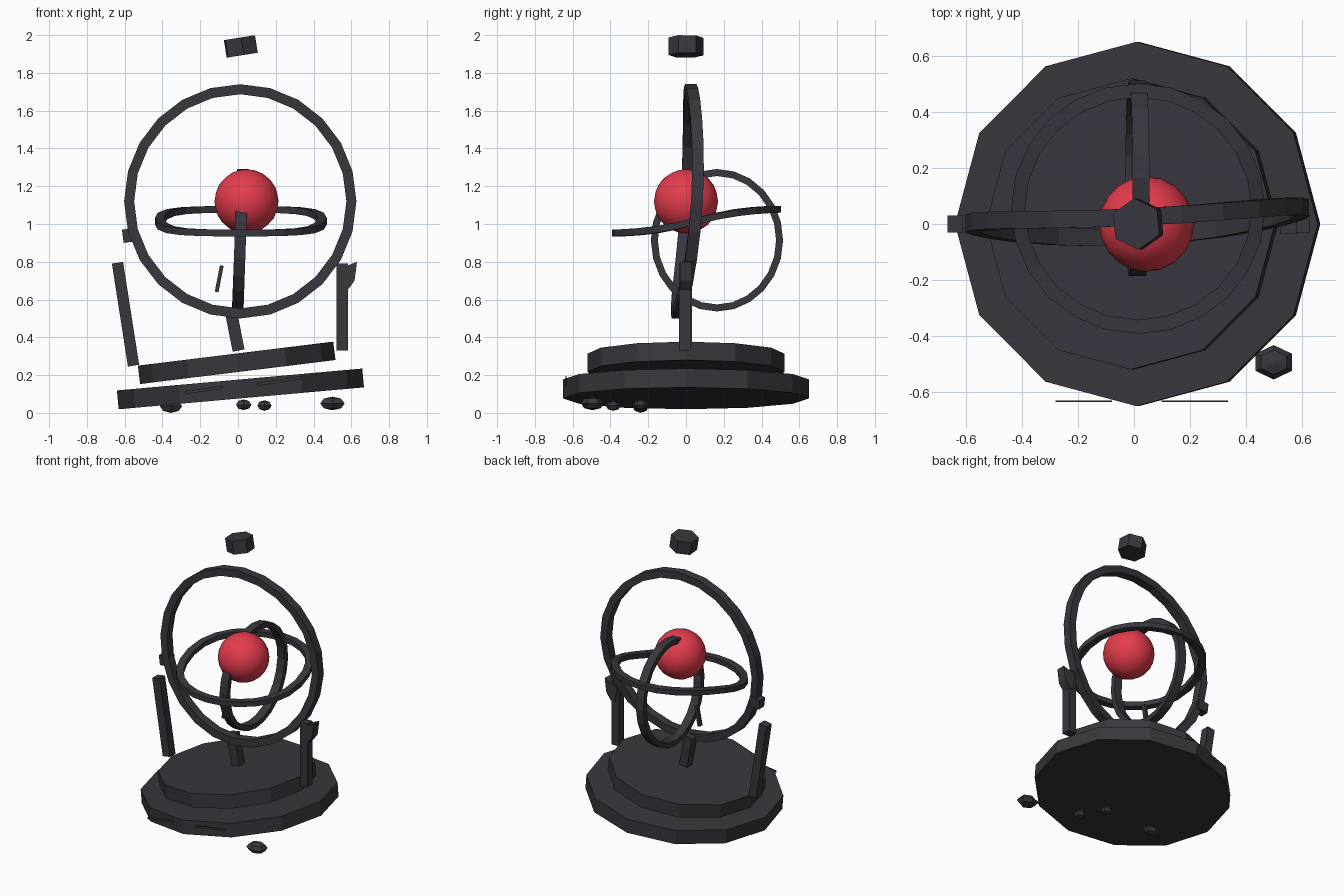
import bpy, bmesh, math
from math import sin, cos, pi, radians
from mathutils import Matrix, Vector

if "Cube" in bpy.data.objects:
    bpy.data.objects.remove(bpy.data.objects["Cube"])


def material(name, col):
    m = bpy.data.materials.new(name)
    m.diffuse_color = (*col, 1)
    m.use_nodes = True
    m.node_tree.nodes["Principled BSDF"].inputs["Base Color"].default_value = m.diffuse_color
    return m


DARK = material("dark_iron", (0.038, 0.038, 0.047))
RED = material("red_glow", (0.78, 0.045, 0.075))


def finish(bm, name, mat=DARK):
    bmesh.ops.recalc_face_normals(bm, faces=bm.faces)
    me = bpy.data.meshes.new(name)
    bm.to_mesh(me)
    bm.free()
    me.materials.append(mat)
    ob = bpy.data.objects.new(name, me)
    bpy.context.collection.objects.link(ob)
    return ob


def prism(name, loc, r, h, sides, tilt, spin=0):
    """Low-sided disc, raised on its right side by the tilt angle."""
    bm = bmesh.new()
    m = (Matrix.Translation(loc) @ Matrix.Rotation(radians(-tilt), 4, 'Y')
         @ Matrix.Rotation(radians(spin), 4, 'Z'))
    bmesh.ops.create_cone(bm, cap_ends=True, segments=sides, radius1=r,
                          radius2=r, depth=h, matrix=m)
    return finish(bm, name)


def bar(name, p0, p1, wx, wy):
    """Rectangular bar in the xz plane from p0 to p1."""
    a, b = Vector(p0), Vector(p1)
    d = b - a
    m = (Matrix.Translation((a + b) / 2)
         @ Matrix.Rotation(math.atan2(d.x, d.z), 4, 'Y')
         @ Matrix.Diagonal((wx, wy, d.length, 1)))
    bm = bmesh.new()
    bmesh.ops.create_cube(bm, size=1, matrix=m)
    return finish(bm, name)


def ring(name, place, ru, rv, thick, depth, warp, n=24):
    """Warped band; place(u, v, w) maps ring plane and offset to space."""
    bm = bmesh.new()
    loops = []
    for i in range(n):
        t = 2 * pi * i / n
        c, s = cos(t), sin(t)
        loops.append([bm.verts.new(place((ru - k) * c, (rv - k) * s, warp(c, s) + o))
                      for k, o in ((0, -depth / 2), (0, depth / 2),
                                   (thick, depth / 2), (thick, -depth / 2))])
    for i in range(n):
        a, b = loops[i], loops[(i + 1) % n]
        for j in range(4):
            k = (j + 1) % 4
            bm.faces.new((a[j], a[k], b[k], b[j]))
    return finish(bm, name)


# Stepped base
prism("lower_base", (0.013, 0, 0.127), 0.652, 0.1, 12, 5.1)
prism("upper_base", (-0.007, 0, 0.265), 0.521, 0.098, 12, 7)

# Supports and pointer
bar("left_post", (-0.553, 0, 0.25), (-0.638, 0, 0.795), 0.06, 0.062)
bar("right_post", (0.552, -0.005, 0.33), (0.552, -0.005, 0.79), 0.06, 0.062)
bar("centre_post", (0.003, 0, 0.33), (-0.04, 0, 0.55), 0.064, 0.064)
bar("pointer", (-0.113, 0, 0.64), (-0.086, 0, 0.78), 0.02, 0.03)

# Broken pivot pieces
bar("left_pivot", (-0.61, 0, 0.935), (-0.53, 0, 0.945), 0.07, 0.062)
bm = bmesh.new()
outline = [(0.53, 0.76), (0.63, 0.80), (0.617, 0.70), (0.58, 0.65), (0.55, 0.65)]
f = bm.faces.new([bm.verts.new((x, -0.033, z)) for x, z in outline])
ext = bmesh.ops.extrude_face_region(bm, geom=[f])
bmesh.ops.translate(bm, vec=(0, 0.066, 0),
                    verts=[g for g in ext["geom"] if isinstance(g, bmesh.types.BMVert)])
finish(bm, "right_pivot")

# Three warped rings
ring("outer_ring", lambda u, v, w: (0.012 + u, w, 1.12 + v), 0.615, 0.62, 0.053, 0.062,
     lambda c, s: -0.01 + 0.035 * s + 0.04 * c * c + 0.028 * c)
ring("level_ring", lambda u, v, w: (0.015 + u, 0.055 + v, w), 0.455, 0.448, 0.05, 0.036,
     lambda c, s: 1.015 + 0.063 * math.tanh(1.6 * s) / math.tanh(1.6))
ring("inner_ring", lambda u, v, w: (w, 0.164 + u, 0.914 + v), 0.35, 0.377, 0.037, 0.06,
     lambda c, s: 0.012 + 0.013 * s)

# Core orb
bm = bmesh.new()
bmesh.ops.create_icosphere(bm, subdivisions=3, radius=0.17,
                           matrix=Matrix.Translation((0.045, 0, 1.12)))
for f in bm.faces:
    f.smooth = True
finish(bm, "core_orb", RED)

# Floating cap above the rings
prism("floating_cap", (0.015, 0, 1.94), 0.092, 0.094, 6, 9, 5)

# Loose pebbles
for i, (x, y, z, rx, ry, rz) in enumerate([
        (0.5, -0.495, 0.05, 0.075, 0.056, 0.036), (-0.355, -0.24, 0.036, 0.068, 0.04, 0.036),
        (0.03, -0.24, 0.043, 0.047, 0.036, 0.028), (0.14, -0.385, 0.039, 0.043, 0.036, 0.028)]):
    bm = bmesh.new()
    bmesh.ops.create_uvsphere(bm, u_segments=6, v_segments=4, radius=1,
                              matrix=Matrix.Translation((x, y, z))
                              @ Matrix.Diagonal((rx, ry * 1.1, rz, 1)))
    finish(bm, f"pebble_{i + 1}")

# Thin trim strips in front of the base
bar("left_trim", (-0.28, -0.635, 0.108), (-0.08, -0.635, 0.135), 0.016, 0.005)
bar("right_trim", (0.1, -0.635, 0.15), (0.335, -0.635, 0.187), 0.016, 0.005)
